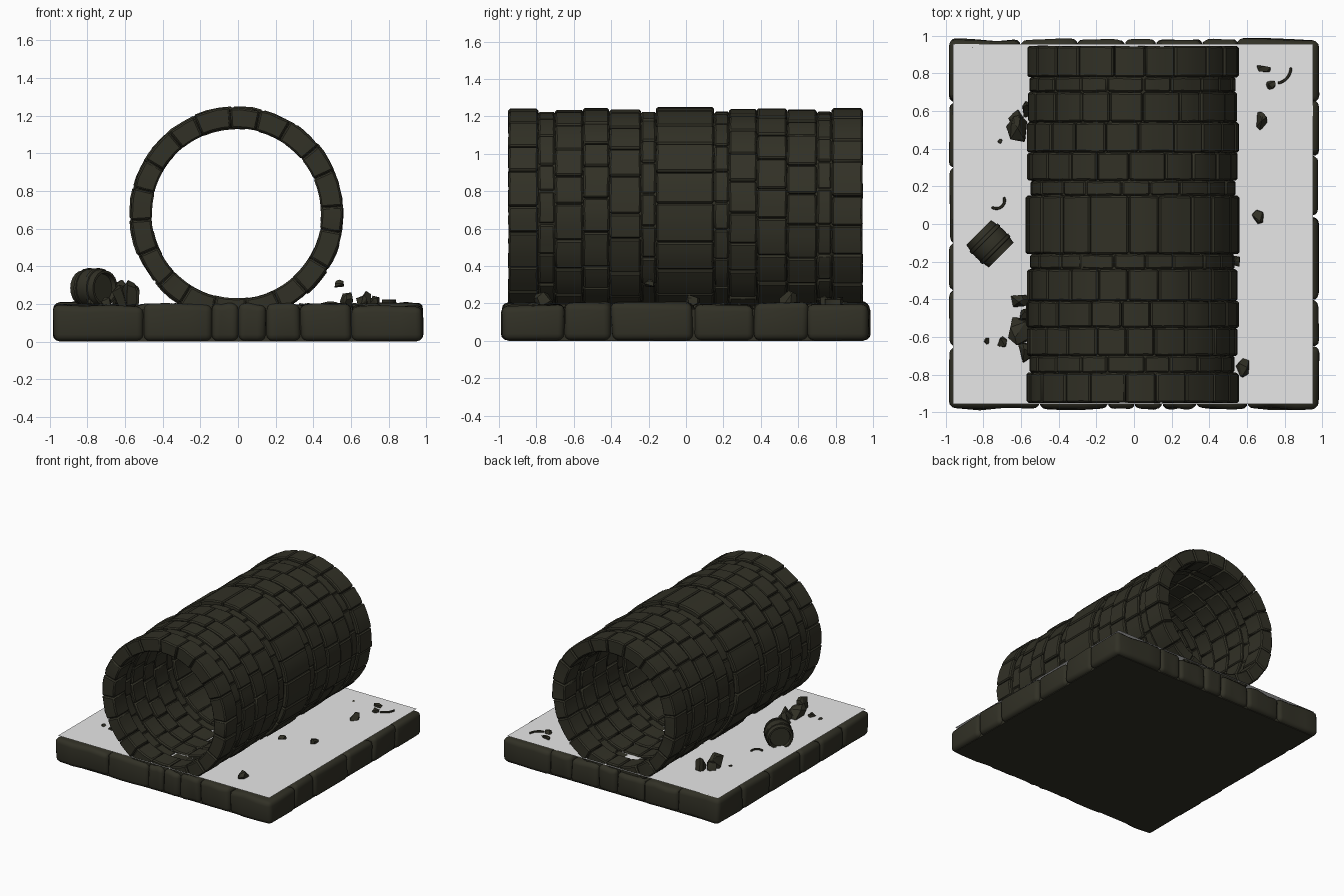
import bpy, bmesh, math, random
from mathutils import Matrix, Vector

if "Cube" in bpy.data.objects:
    bpy.data.objects.remove(bpy.data.objects["Cube"])

random.seed(7)
R = random.uniform


def material(name, rgb):
    m = bpy.data.materials.new(name)
    m.diffuse_color = (*rgb, 1)
    m.use_nodes = True
    m.node_tree.nodes["Principled BSDF"].inputs["Base Color"].default_value = m.diffuse_color
    return m


STONE = material("dark olive stone", (0.031, 0.030, 0.019))
WATER = material("pale grey water", (0.8, 0.8, 0.8))


def finish(bm, name, mat, angle=35):
    bmesh.ops.recalc_face_normals(bm, faces=bm.faces)
    me = bpy.data.meshes.new(name)
    bm.to_mesh(me)
    bm.free()
    me.shade_smooth()
    me.set_sharp_from_angle(angle=math.radians(angle))
    me.materials.append(mat)
    ob = bpy.data.objects.new(name, me)
    bpy.context.collection.objects.link(ob)
    return ob


def loft(bm, sections, bevel=0.01, segs=1):
    """Solid through a row of four-sided sections, with worn edges."""
    rows = [[bm.verts.new(p) for p in s] for s in sections]
    faces = [bm.faces.new(rows[0]), bm.faces.new(rows[-1][::-1])]
    for a, b in zip(rows, rows[1:]):
        for k in range(4):
            faces.append(bm.faces.new((a[k], b[k], b[(k + 1) % 4], a[(k + 1) % 4])))
    bmesh.ops.recalc_face_normals(bm, faces=faces)
    edges = {e for f in faces for e in f.edges}
    sharp = [e for e in edges if abs(e.calc_face_angle(0)) > 0.7]
    if bevel:
        bmesh.ops.bevel(bm, geom=sharp, offset=bevel, segments=segs,
                        profile=0.5, affect='EDGES', clamp_overlap=True)


def arc_block(bm, a0, a1, r0, r1, y0, y1, mat, n=3, bevel=0.01, jit=0.0):
    """Curved block around the local y axis."""
    secs = []
    for i in range(n + 1):
        a = a0 + (a1 - a0) * i / n
        d = Vector((math.cos(a), 0, math.sin(a)))
        ya, yb, ro = y0 + R(-jit, jit), y1 + R(-jit, jit), r1 + R(-jit, jit)
        secs.append([mat @ (d * r + Vector((0, y, 0)))
                     for r, y in ((r0, ya), (ro, ya), (ro, yb), (r0, yb))])
    loft(bm, secs, bevel)


def rock(bm, x, y, z, sx, sy, sz, n=14):
    """Angular chunk: hull of random points on an ellipsoid."""
    vs = []
    for _ in range(n):
        d = Vector((R(-1, 1), R(-1, 1), R(-1, 1))).normalized()
        vs.append(bm.verts.new((x + d.x * sx, y + d.y * sy, z + d.z * sz)))
    res = bmesh.ops.convex_hull(bm, input=vs)
    loose = [v for v in res["geom_interior"] if isinstance(v, bmesh.types.BMVert)]
    bmesh.ops.delete(bm, geom=loose, context='VERTS')


# ---- tunnel: bands of curved stones around a horizontal axis
AXIS = Matrix.Translation((-0.008, 0, 0.68))
bands = [(-0.95, -0.79, 0.563, 0.452), (-0.79, -0.70, 0.545, 0.47),
         (-0.70, -0.55, 0.556, 0.46), (-0.55, -0.41, 0.563, 0.455),
         (-0.41, -0.24, 0.556, 0.46), (-0.24, -0.16, 0.545, 0.47),
         (-0.16, 0.15, 0.568, 0.452), (0.15, 0.23, 0.545, 0.47),
         (0.23, 0.38, 0.556, 0.46), (0.38, 0.54, 0.563, 0.455),
         (0.54, 0.70, 0.556, 0.46), (0.70, 0.78, 0.545, 0.47),
         (0.78, 0.945, 0.563, 0.452)]
for k, (y0, y1, ro, ri) in enumerate(bands):
    bm = bmesh.new()
    count = 20
    start = R(0, 0.3)
    joints = [start + math.tau * (i + R(-0.12, 0.12)) / count for i in range(count)]
    joints.append(joints[0] + math.tau)
    for a0, a1 in zip(joints, joints[1:]):
        arc_block(bm, a0 + 0.003, a1 - 0.003, ri + R(-0.004, 0.004),
                  ro + R(-0.004, 0.004), y0 + 0.001, y1 - 0.001,
                  AXIS, 3, 0.009, 0.0025)
    finish(bm, f"tunnel_band_{k + 1}", STONE)

# ---- mortar core that closes the joints
bm = bmesh.new()
N = 64
loops = []
for i in range(N):
    a = math.tau * i / N
    d = Vector((math.cos(a), 0, math.sin(a)))
    loops.append([bm.verts.new(AXIS @ (d * r + Vector((0, y, 0))))
                  for r, y in ((0.48, -0.93), (0.535, -0.93), (0.535, 0.925), (0.48, 0.925))])
for i in range(N):
    a, b = loops[i], loops[(i + 1) % N]
    for k in range(4):
        bm.faces.new((a[k], b[k], b[(k + 1) % 4], a[(k + 1) % 4]))
finish(bm, "tunnel_mortar", STONE)


# ---- base: rim of worn stones around a flat slab
def box(bm, x0, x1, y0, y1, z0, z1, bevel, jit):
    secs = []
    for i in range(4):
        x = x0 + (x1 - x0) * i / 3
        secs.append([(x + R(-jit, jit) * 0.5, y + R(-jit, jit),
                      z + (R(-jit, jit) if z > 0.1 else 0))
                     for y, z in ((y0, z0), (y1, z0), (y1, z1), (y0, z1))])
    loft(bm, secs, bevel, 3)


E, C = 0.98, 0.65
bm = bmesh.new()
rim = [(-E, -0.5, -E, -C), (0.6, E, -E, -C), (-E, -0.6, C, E), (0.55, E, C, E)]
for cuts, y0, y1 in (((-0.5, -0.14, 0.0, 0.15, 0.33, 0.6), -E, -0.76),
                     ((-0.6, -0.3, -0.05, 0.12, 0.36, 0.55), 0.76, E)):
    rim += [(a, b, y0, y1) for a, b in zip(cuts, cuts[1:])]
for cuts, x0, x1 in (((-C, -0.40, 0.04, 0.36, C), 0.72, E),
                     ((-C, -0.35, -0.1, 0.3, C), -E, -0.72)):
    rim += [(x0, x1, a, b) for a, b in zip(cuts, cuts[1:])]
for x0, x1, y0, y1 in rim:
    box(bm, x0, x1, y0, y1, 0.003, 0.198 + R(-0.012, 0.008), 0.035, 0.01)
finish(bm, "base_rim_stones", STONE, 45)

bm = bmesh.new()
bmesh.ops.create_cube(bm, size=1, matrix=Matrix.Translation((0, 0, 0.085))
                      @ Matrix.Diagonal((1.9, 1.9, 0.17, 1)))
finish(bm, "base_slab", STONE)

# ---- water sheet over the base
bm = bmesh.new()
bm.faces.new([bm.verts.new((x, y, 0.213)) for x, y in
              ((-0.96, -0.955), (0.95, -0.955), (0.95, 0.955), (-0.96, 0.955))])
finish(bm, "water_sheet", WATER)

# ---- sunken rubble bed just under the water
bm = bmesh.new()
for side in (-1, 1):
    for _ in range(45):
        s = R(0.04, 0.09)
        rock(bm, side * R(0.3, 0.82), R(-0.82, 0.82), 0.165, s, s, 0.042)
finish(bm, "sunken_rubble", STONE, 25)

# ---- loose rubble that breaks the surface
bm = bmesh.new()
for x, y, z, sx, sy, sz in (
        (-0.62, 0.50, 0.24, 0.06, 0.09, 0.09), (-0.63, 0.57, 0.23, 0.045, 0.04, 0.07),
        (-0.56, 0.61, 0.25, 0.04, 0.05, 0.08), (-0.61, -0.58, 0.22, 0.07, 0.10, 0.09),
        (-0.58, -0.68, 0.24, 0.05, 0.07, 0.09), (-0.61, -0.41, 0.23, 0.06, 0.045, 0.07),
        (-0.56, -0.49, 0.23, 0.05, 0.05, 0.08), (-0.70, -0.63, 0.21, 0.03, 0.035, 0.04),
        (-0.78, -0.62, 0.21, 0.022, 0.02, 0.02), (-0.71, 0.44, 0.21, 0.015, 0.015, 0.015),
        (0.58, -0.76, 0.22, 0.04, 0.055, 0.05), (0.66, 0.035, 0.21, 0.04, 0.04, 0.045),
        (0.68, 0.55, 0.21, 0.04, 0.055, 0.06), (0.72, 0.74, 0.21, 0.045, 0.03, 0.035),
        (0.69, 0.825, 0.21, 0.05, 0.025, 0.03), (0.54, -0.20, 0.30, 0.03, 0.04, 0.03)):
    rock(bm, x, y, z, sx, sy, sz)
finish(bm, "loose_rubble", STONE, 25)

# ---- broken hoops poking out of the water
bm = bmesh.new()
flat = Matrix.Rotation(math.pi / 2, 4, 'X')
for x, y, r, a0, a1 in ((-0.73, 0.125, 0.05, -0.4, 2.2), (0.75, 0.83, 0.09, 0.0, 1.4)):
    arc_block(bm, -a1, -a0, r - 0.014, r, -0.02, 0.02,
              Matrix.Translation((x, y, 0.205)) @ flat.inverted(), 10, 0.003)
finish(bm, "broken_hoops", STONE)

# ---- barrel lying on its side
bm = bmesh.new()
place = (Matrix.Translation((-0.765, -0.105, 0.285))
         @ Matrix.Rotation(math.radians(45), 4, 'Z'))
profile = [(0, -0.06), (0.075, -0.06), (0.08, -0.085), (0.093, -0.085), (0.099, -0.05),
           (0.105, -0.048), (0.107, -0.03), (0.102, -0.028), (0.104, 0.0), (0.102, 0.028),
           (0.107, 0.03), (0.105, 0.048), (0.099, 0.05), (0.093, 0.085), (0.08, 0.085),
           (0.075, 0.06), (0, 0.06)]
verts = [bm.verts.new(place @ Vector((r, y, 0))) for r, y in profile]
edges = [bm.edges.new(p) for p in zip(verts, verts[1:])]
bmesh.ops.spin(bm, geom=verts + edges, cent=place.translation,
               axis=place.to_3x3() @ Vector((0, 1, 0)), angle=math.tau, steps=20)
bmesh.ops.remove_doubles(bm, verts=bm.verts, dist=0.0005)
finish(bm, "barrel", STONE, 30)
